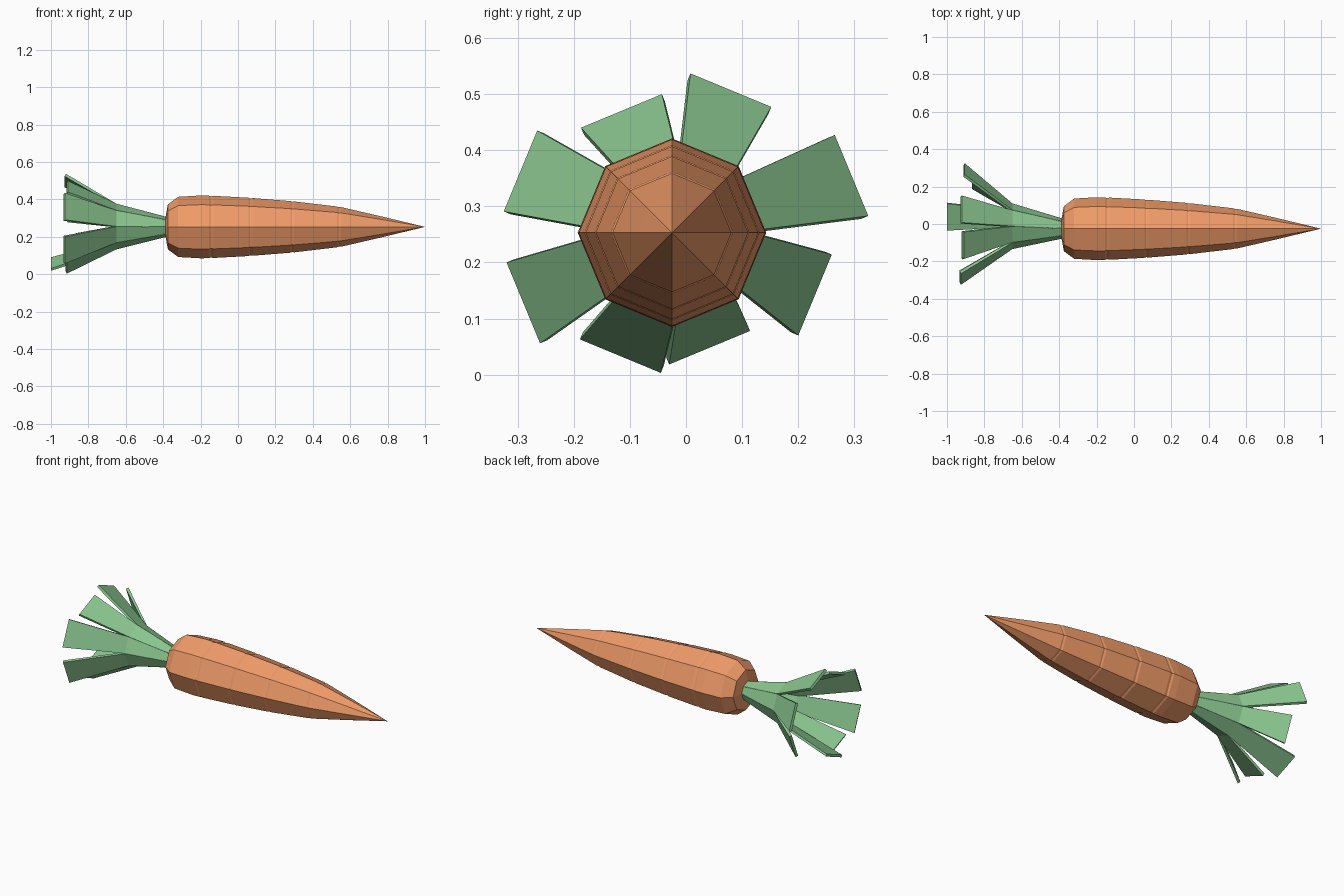
import bpy
from math import cos, sin, radians
from mathutils import Vector

if "Cube" in bpy.data.objects:
    bpy.data.objects.remove(bpy.data.objects["Cube"])

CY, CZ = -0.025, 0.253


def material(name, color):
    m = bpy.data.materials.new(name)
    m.diffuse_color = (*color, 1)
    m.use_nodes = True
    m.node_tree.nodes["Principled BSDF"].inputs["Base Color"].default_value = m.diffuse_color
    return m


def loft(name, rings, mat):
    """Skin a list of equal-sized point rings and cap both ends."""
    n = len(rings[0])
    verts = [p for ring in rings for p in ring]
    faces = [(i * n + j, i * n + (j + 1) % n, (i + 1) * n + (j + 1) % n, (i + 1) * n + j)
             for i in range(len(rings) - 1) for j in range(n)]
    faces += [tuple(reversed(range(n))), tuple(range(len(verts) - n, len(verts)))]
    me = bpy.data.meshes.new(name)
    me.from_pydata(verts, [], faces)
    me.materials.append(mat)
    ob = bpy.data.objects.new(name, me)
    bpy.context.collection.objects.link(ob)
    return ob


orange = material("orange", (0.87, 0.33, 0.14))
green = material("green", (0.26, 0.57, 0.28))

# Eight-sided root with shallow growth steps
profile = [(-0.388, 0.05), (-0.375, 0.12), (-0.32, 0.161),
           (-0.2, 0.168), (-0.155, 0.167), (-0.145, 0.163), (-0.13, 0.166),
           (0.055, 0.156), (0.065, 0.152), (0.08, 0.154),
           (0.28, 0.138), (0.29, 0.134), (0.30, 0.136),
           (0.53, 0.109), (0.54, 0.105), (0.55, 0.106),
           (0.75, 0.06), (0.998, 0.0005)]
root = loft("root", [[(x, CY + r * cos(radians(45 * k)), CZ + r * sin(radians(45 * k)))
                      for k in range(8)] for x, r in profile], orange)

# Leaf blades: facing angle, tip x, tip centre y and z
leaves = [(67.5, -0.92, 0.080, 0.507), (22.5, -0.905, 0.295, 0.355),
          (-22.5, -0.86, 0.230, 0.142), (-67.5, -1.0, 0.042, 0.048),
          (-112.5, -0.915, -0.117, 0.033), (-157.5, -0.925, -0.290, 0.128),
          (157.5, -0.925, -0.295, 0.363), (112.5, -0.91, -0.115, 0.470)]
for i, (angle, tx, ty, tz) in enumerate(leaves):
    out = Vector((0, cos(radians(angle)), sin(radians(angle))))
    side = Vector((0, -out.z, out.y))
    axis = Vector((0, CY, CZ))
    base = axis + out * 0.045 + Vector((-0.365, 0, 0))
    mid = Vector((-0.65, -0.012, 0.255)) + out * 0.113
    tip = Vector((tx, ty, tz))
    rings = []
    for c, w, back in ((base, 0.04, 0), (mid, 0.092, 0), (tip, 0.156, -0.007)):
        inner = c - out * 0.014 + Vector((back, 0, 0))
        if c is tip:
            inner.x = max(inner.x, -1.0)
        rings.append([c + side * w / 2, c - side * w / 2,
                      inner - side * w / 2, inner + side * w / 2])
    loft(f"leaf_{i + 1}", rings, green)
